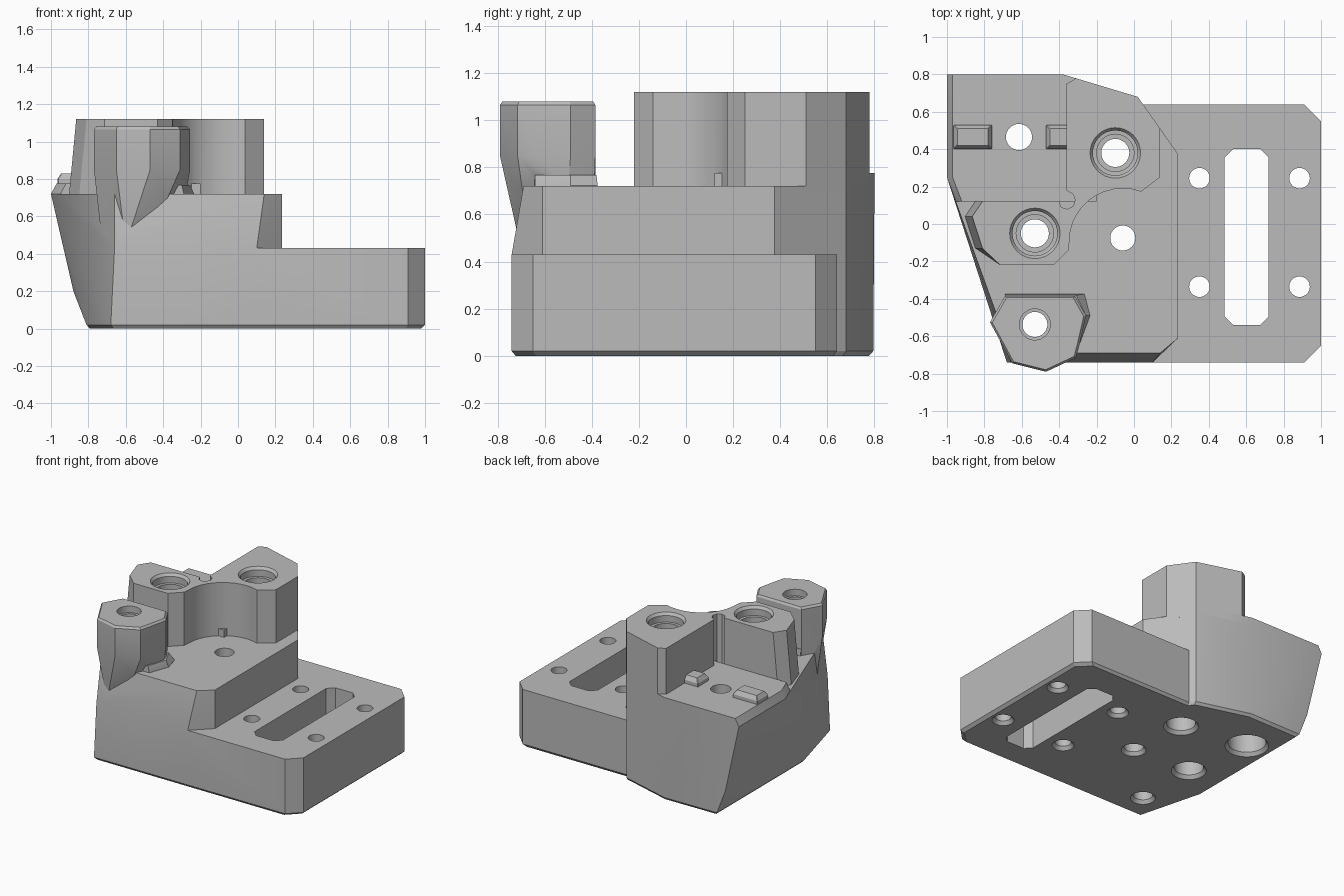
import bpy, bmesh, math

if "Cube" in bpy.data.objects:
    bpy.data.objects.remove(bpy.data.objects["Cube"])

grey = bpy.data.materials.new("plain grey")
grey.diffuse_color = (0.5, 0.5, 0.5, 1)
grey.use_nodes = True
grey.node_tree.nodes["Principled BSDF"].inputs["Base Color"].default_value = grey.diffuse_color


def finish(name, bm):
    bmesh.ops.recalc_face_normals(bm, faces=bm.faces)
    me = bpy.data.meshes.new(name)
    bm.to_mesh(me)
    bm.free()
    ob = bpy.data.objects.new(name, me)
    bpy.context.collection.objects.link(ob)
    me.materials.append(grey)
    return ob


def ring(pts, z, s=1.0, c=(0, 0)):
    return [(c[0] + (x - c[0]) * s, c[1] + (y - c[1]) * s, z) for x, y in pts]


def loft(name, rings):
    """Closed solid through rings with equal point counts."""
    bm = bmesh.new()
    vs = [[bm.verts.new(p) for p in r] for r in rings]
    n = len(vs[0])
    for a, b in zip(vs, vs[1:]):
        for i in range(n):
            j = (i + 1) % n
            bm.faces.new((a[i], a[j], b[j], b[i]))
    bm.faces.new(vs[0][::-1])
    bm.faces.new(vs[-1])
    return finish(name, bm)


def hull(name, pts):
    bm = bmesh.new()
    for p in pts:
        bm.verts.new(p)
    res = bmesh.ops.convex_hull(bm, input=bm.verts)
    junk = {v for v in res["geom_interior"] if isinstance(v, bmesh.types.BMVert)}
    bmesh.ops.delete(bm, geom=list(junk), context='VERTS')
    bmesh.ops.dissolve_limit(bm, angle_limit=0.01, verts=bm.verts, edges=bm.edges)
    return finish(name, bm)


def turned(name, x, y, profile, n=32):
    """Round solid from (radius, height) pairs."""
    circ = [(math.cos(2 * math.pi * i / n), math.sin(2 * math.pi * i / n)) for i in range(n)]
    return loft(name, [[(x + r * a, y + r * b, z) for a, b in circ] for r, z in profile])


def chamfer_rect(x0, x1, y0, y1, c):
    return [(x0 + c, y0), (x1 - c, y0), (x1, y0 + c), (x1, y1 - c),
            (x1 - c, y1), (x0 + c, y1), (x0, y1 - c), (x0, y0 + c)]


def boolean(target, other, op):
    m = target.modifiers.new(op, 'BOOLEAN')
    m.operation, m.solver, m.object = op, 'EXACT', other
    bpy.context.view_layer.objects.active = target
    bpy.ops.object.modifier_apply(modifier=m.name)
    bpy.data.objects.remove(other)


# main block, leaning outward on the left
foot = [(-.81, .79), (-.81, -.25), (-.68, -.74), (.1, -.74), (.235, -.61),
        (.235, .375), (.02, .68), (-.38, .795)]
top = [(-1, .8), (-1, .25), (-.74, -.45), (-.66, -.69), (.14, -.69), (.235, -.61),
       (.235, .375), (.02, .68), (-.38, .8)]
block = hull("mount_block", ring(foot, 0, .978) + ring(foot, .02) + ring(top, .72)
             + [(-.66, -.74, .43), (.1, -.74, .43), (-.88, .79, .2), (-.88, 0, .2)])

# low base plate on the right
plate = [(-.3, -.74), (.91, -.74), (1, -.65), (1, .55), (.91, .64), (-.3, .64)]
base = loft("base_plate", [ring(plate, 0, .978), ring(plate, .02), ring(plate, .43)])

# raised pad at the back left, with bevelled outer edge
pad_low = [(-1, .8), (-1, .25), (-.95, .12), (-.2, .12), (-.2, .746), (-.38, .8)]
pad_top = [(-.97, .8), (-.97, .25), (-.92, .12), (-.2, .12), (-.2, .746), (-.38, .8)]
pad = loft("raised_pad", [ring(pad_low, .72), ring(pad_top, .775)])

# double boss with round scoop and small relief groove
scoop = [(-.06 + .285 * math.cos(math.radians(a)), -.09 + .28 * math.sin(math.radians(a)))
         for a in range(70, 181, 10)]
boss_top = [(-.36, .18), (-.36, .75), (-.31, .779), (.02, .68), (.14, .51), (.14, .25)] + scoop + [
    (-.35, -.14), (-.43, -.22), (-.715, -.22), (-.81, -.13), (-.865, .04), (-.81, .122),
    (-.40, .122), (-.39, .09), (-.355, .08), (-.325, .095), (-.315, .13), (-.325, .158)]
boss_low = [(x - .04 if x < -.8 else x, y) for x, y in boss_top]
boss = loft("double_boss", [ring(boss_low, .7), ring(boss_top, 1.12)])

# front tower, tapering into the block
tw = [(-.69, -.385), (-.315, -.385), (-.256, -.49), (-.29, -.64), (-.31, -.715),
      (-.47, -.79), (-.65, -.745), (-.77, -.525)]
tower = hull("front_tower", ring(tw, 1.08, .95, (-.52, -.57)) + ring(tw, 1.065) + ring(tw, .85)
             + [(-.72, -.5, .4), (-.6, -.7, .45), (-.42, -.68, .6), (-.32, -.39, .7),
                (-.69, -.385, .5), (-.28, -.5, .72)])

# skirt at the tower foot
sk = [(-.69, -.375), (-.265, -.375), (-.235, -.49), (-.29, -.64), (-.6, -.66)]
sk2 = [(-.69, -.38), (-.31, -.38), (-.256, -.49), (-.30, -.64), (-.6, -.66)]
skirt = loft("tower_skirt", [ring(sk, .7), ring(sk, .722), ring(sk2, .768)])

# two locating nubs on the pad
nubs = [loft("locating_nub", [ring(chamfer_rect(a, b, .4, .53, .004), .74),
                              ring(chamfer_rect(a, b, .4, .53, .004), .80),
                              ring(chamfer_rect(a + .02, b - .02, .42, .51, .004), .83)])
        for a, b in ((-.965, -.76), (-.47, -.3))]

for part in [base, pad, boss, tower, skirt] + nubs:
    boolean(block, part, 'UNION')

# holes and pockets
cuts = [loft("slot", [ring(chamfer_rect(.485, .72, -.54, .4, .045), -.1),
                      ring(chamfer_rect(.485, .72, -.54, .4, .045), .6)])]
for x in (.35, .885):
    for y in (-.335, .245):
        cuts.append(turned("plate_hole", x, y, [(.075, -.01), (.075, 0), (.055, .025), (.055, .6)]))
for x, y in ((-.1, .38), (-.53, -.05)):
    cuts.append(turned("boss_hole", x, y, [
        (.12, -.01), (.12, 0), (.1, .025), (.1, .18), (.075, .181), (.075, 1.0), (.1, 1.001),
        (.1, 1.05), (.12, 1.051), (.12, 1.1), (.135, 1.12), (.135, 1.2)]))
cuts.append(turned("pad_hole", -.615, .465, [
    (.15, -.01), (.15, 0), (.13, .025), (.13, .18), (.07, .181), (.07, .9)]))
cuts.append(turned("scoop_hole", -.06, -.075, [(.085, -.01), (.085, 0), (.067, .025), (.067, .9)]))
cuts.append(turned("tower_hole", -.53, -.537, [
    (.085, -.01), (.085, 0), (.067, .025), (.067, 1.03), (.083, 1.031), (.083, 1.2)]))
for c in cuts:
    boolean(block, c, 'DIFFERENCE')

bpy.ops.object.select_all(action='DESELECT')
block.select_set(True)
bpy.context.view_layer.objects.active = block
bpy.ops.object.shade_smooth_by_angle(angle=math.radians(20))
